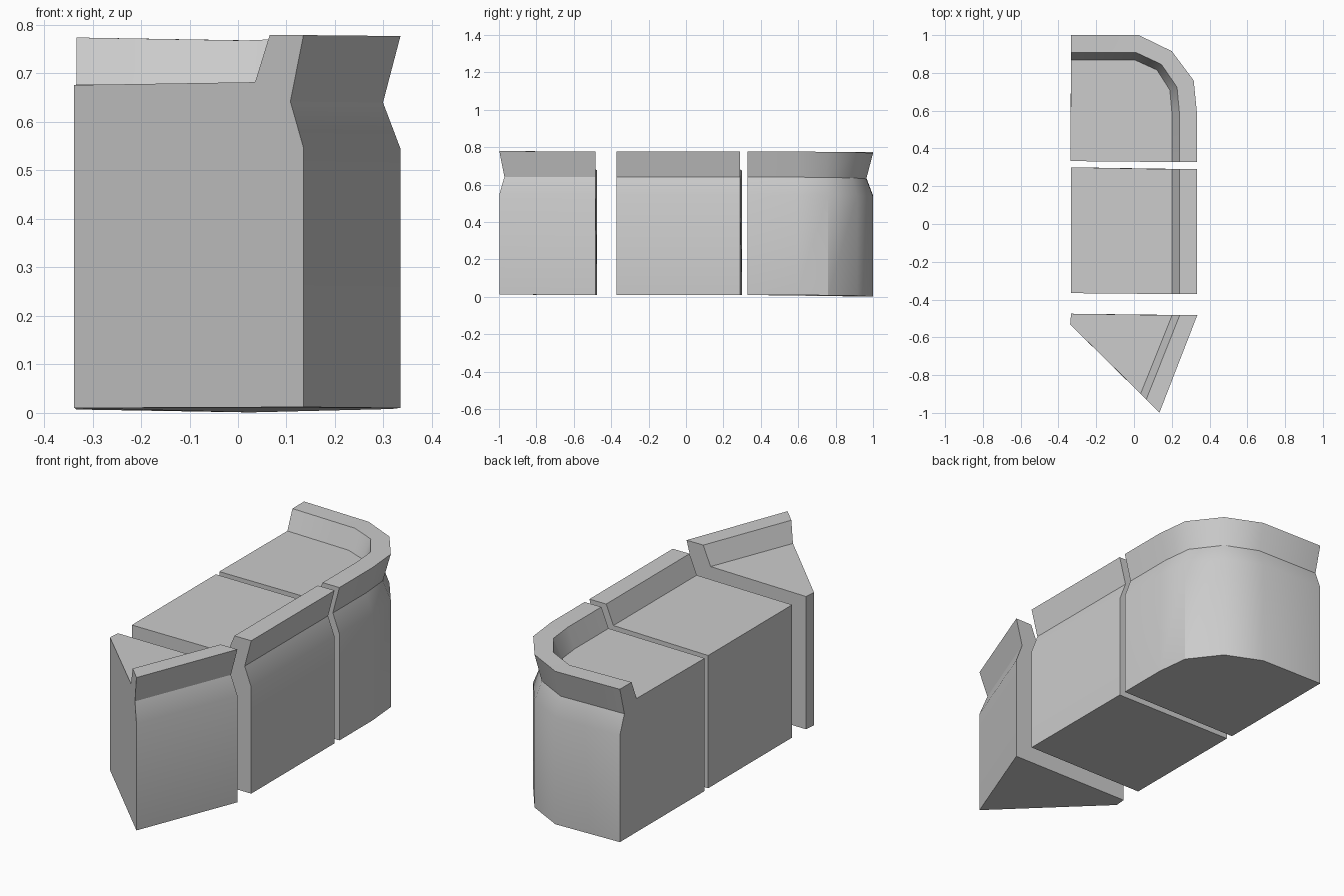
import bpy, bmesh, math

if "Cube" in bpy.data.objects:
    bpy.data.objects.remove(bpy.data.objects["Cube"])

# Wall profile: (inset from the outer line, height), from foot up over the parapet to the floor
PROFILE = [(0, 0.01), (0, 0.545), (0.036, 0.64), (0, 0.777), (0.093, 0.777), (0.133, 0.68)]


def wall_block(name, stations, back):
    """stations: (x, y, inset dx, inset dy, height shift) along the outer line;
    back: plain corner points closing the block behind the wall."""
    bm = bmesh.new()
    cols = [[bm.verts.new((x + dx * o, y + dy * o, z + dz)) for o, z in PROFILE]
            for x, y, dx, dy, dz in stations]
    rear = [[bm.verts.new((x, y, z)) for z in (0.01, 0.676)] for x, y in back]
    # outer wall, parapet and inner slope
    for a, b in zip(cols, cols[1:]):
        for i in range(len(PROFILE) - 1):
            bm.faces.new((a[i], b[i], b[i + 1], a[i + 1]))
    # plain back walls
    for a, b in zip(rear, rear[1:]):
        bm.faces.new((a[0], b[0], b[1], a[1]))
    # end walls that show the profile
    bm.faces.new(cols[-1] + rear[0][::-1])
    bm.faces.new(cols[0] + rear[-1][::-1])
    # underside and floor
    bm.faces.new([c[0] for c in cols] + [r[0] for r in rear])
    bm.faces.new([c[-1] for c in cols] + [r[1] for r in rear])
    bmesh.ops.recalc_face_normals(bm, faces=bm.faces[:])
    mesh = bpy.data.meshes.new(name)
    bm.to_mesh(mesh)
    bm.free()
    ob = bpy.data.objects.new(name, mesh)
    bpy.context.collection.objects.link(ob)
    bpy.ops.object.select_all(action='DESELECT')
    bpy.context.view_layer.objects.active = ob
    ob.select_set(True)
    bpy.ops.object.shade_smooth_by_angle(angle=math.radians(30))


# Rounded corner block
wall_block("rounded_wall_block",
           [(0.333, 0.328, -1, 0, 0), (0.333, 0.59, -1, 0.05, 0),
            (0.316, 0.76, -0.95, -0.38, -0.002), (0.2, 0.915, -0.59, -0.75, -0.004),
            (0.025, 1.0, -0.13, -1, -0.009), (-0.333, 1.0, 0, -1, -0.003)],
           [(-0.337, 0.333)])

# Straight block
wall_block("straight_wall_block",
           [(0.333, 0.29, -1, 0, 0), (0.333, -0.371, -1, 0, 0)],
           [(-0.333, -0.366), (-0.333, 0.3)])

# Pointed block
wall_block("pointed_wall_block",
           [(0.135, -0.998, -0.75, 0.75, 0.002), (0.335, -0.483, -1, 0, 0)],
           [(-0.333, -0.475), (-0.338, -0.532)])
